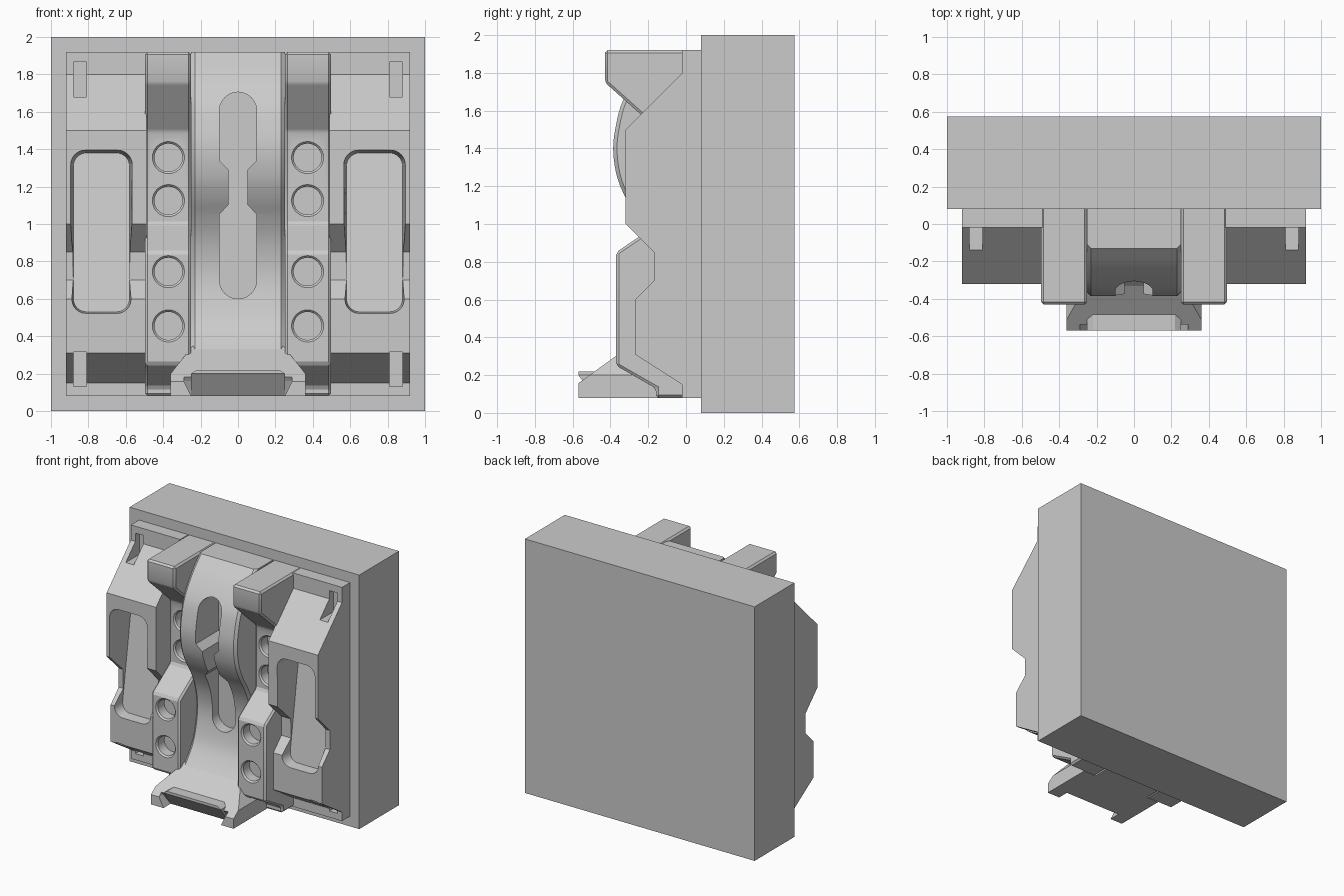
import bpy, bmesh, math
from mathutils import Vector

if "Cube" in bpy.data.objects:
    bpy.data.objects.remove(bpy.data.objects["Cube"])


def loft(name, rings):
    """Closed solid through a list of equal-length point rings."""
    bm = bmesh.new()
    vs = [[bm.verts.new(p) for p in r] for r in rings]
    n = len(vs[0])
    for a, b in zip(vs, vs[1:]):
        for i in range(n):
            j = (i + 1) % n
            bm.faces.new((a[i], a[j], b[j], b[i]))
    bm.faces.new(vs[0])
    bm.faces.new(vs[-1])
    bmesh.ops.recalc_face_normals(bm, faces=bm.faces)
    me = bpy.data.meshes.new(name)
    bm.to_mesh(me)
    bm.free()
    ob = bpy.data.objects.new(name, me)
    bpy.context.collection.objects.link(ob)
    return ob


def prism_x(name, yz, x0, x1):
    return loft(name, [[(x, y, z) for y, z in yz] for x in (x0, x1)])


def prism_y(name, xz, y0, y1):
    return loft(name, [[(x, y, z) for x, z in xz] for y in (y0, y1)])


def box(name, x0, x1, y0, y1, z0, z1):
    return prism_x(name, [(y0, z0), (y1, z0), (y1, z1), (y0, z1)], x0, x1)


def apply(ob, kind, **settings):
    m = ob.modifiers.new(kind, kind)
    for k, v in settings.items():
        setattr(m, k, v)
    bpy.context.view_layer.objects.active = ob
    bpy.ops.object.modifier_apply(modifier=m.name)


def cut(ob, *cutters):
    for c in cutters:
        apply(ob, 'BOOLEAN', operation='DIFFERENCE', solver='EXACT', object=c)
        bpy.data.objects.remove(c)


def bevel(ob, w):
    apply(ob, 'BEVEL', width=w, segments=1, limit_method='ANGLE', angle_limit=math.radians(30))


def mirror(ob):
    apply(ob, 'MIRROR', use_axis=(True, False, False), use_mirror_merge=False)


def smooth(ob, deg=25):
    bpy.ops.object.select_all(action='DESELECT')
    ob.select_set(True)
    bpy.context.view_layer.objects.active = ob
    bpy.ops.object.shade_smooth_by_angle(angle=math.radians(deg))


def rounded_rect(cx, cz, hw, hh, r, seg=6):
    pts = []
    for k, (sx, sz) in enumerate(((1, 1), (-1, 1), (-1, -1), (1, -1))):
        for i in range(seg + 1):
            a = math.pi / 2 * (k + i / seg)
            pts.append((cx + sx * (hw - r) + r * math.cos(a),
                        cz + sz * (hh - r) + r * math.sin(a)))
    return pts


# Back block
box("back_block", -1, 1, 0.08, 0.575, 0, 2)

# Outer panels with a sloping-floored pocket and end notches
panel = prism_x("outer_panels", [(0.1, 1.92), (-0.02, 1.92), (-0.02, 1.8), (-0.32, 1.5),
    (-0.32, 1.0), (-0.17, 0.85), (-0.17, 0.7), (-0.27, 0.6), (-0.27, 0.31),
    (-0.02, 0.15), (-0.02, 0.08), (0.1, 0.08)], 0.49, 0.92)
mouth = rounded_rect(0.73, 0.955, 0.168, 0.443, 0.08)
floor = rounded_rect(0.73, 0.955, 0.15, 0.425, 0.07)
pocket = loft("pocket_cutter", [[(x, -0.38, z) for x, z in mouth],
                                [(x, -0.19 + (z - 0.52) * 0.15, z) for x, z in floor]])
cut(panel, pocket,
    box("notch_cutter", 0.81, 0.88, -0.5, 0.03, 1.68, 1.865),
    box("notch_cutter", 0.81, 0.88, -0.5, 0.03, 0.13, 0.315))
mirror(panel)
smooth(panel)

# Chamfered columns with round sockets
column = prism_x("socket_columns", [(0.1, 1.92), (-0.43, 1.92), (-0.43, 1.75), (-0.15, 1.5),
    (-0.15, 1.0), (-0.37, 0.85), (-0.37, 0.25), (-0.16, 0.13), (-0.16, 0.08),
    (0.1, 0.08)], 0.25, 0.497)
bevel(column, 0.014)
for z, y in ((1.355, -0.15), (1.125, -0.15), (0.745, -0.37), (0.455, -0.37)):
    rings = [[(0.372 + r * math.cos(i * math.pi / 16), y + d, z + r * math.sin(i * math.pi / 16))
              for i in range(32)] for d, r in ((-0.01, 0.095), (0.012, 0.075), (0.09, 0.075))]
    cut(column, loft("socket_cutter", rings))
mirror(column)
smooth(column)

# Central curved strap: smooth curve through control points
ctrl = [(-0.13, 1.92), (-0.24, 1.8), (-0.335, 1.65), (-0.375, 1.5), (-0.385, 1.38),
        (-0.365, 1.25), (-0.32, 1.14), (-0.255, 1.03), (-0.20, 0.9), (-0.175, 0.75),
        (-0.19, 0.6), (-0.24, 0.45), (-0.36, 0.3), (-0.47, 0.22)]
P = [Vector(p) for p in ctrl]
P = [2 * P[0] - P[1]] + P + [2 * P[-1] - P[-2]]
curve = []
for a, b, c, d in zip(P, P[1:], P[2:], P[3:]):
    for i in range(5):
        t = i / 5
        curve.append(0.5 * (2 * b + (c - a) * t + (2 * a - 5 * b + 4 * c - d) * t * t
                            + (3 * b - a - 3 * c + d) * t ** 3))
curve.append(P[-2])
# side chamfer made by narrowing the front of the section
bm_rings = []
for x, inset in ((-0.25, 0.02), (-0.23, 0), (0.23, 0), (0.25, 0.02)):
    bm_rings.append([(x, y + inset, z) for y, z in curve] + [(x, -0.3, 0.08), (x, 0.1, 0.08), (x, 0.1, 1.92)])
strap = loft("curved_strap", bm_rings)

# Keyhole slot in the strap
arc = [(0.1 * math.cos(i * math.pi / 12), 0.1 * math.sin(i * math.pi / 12)) for i in range(13)]
slot = ([(x, 1.605 + z) for x, z in arc] + [(-0.1, 1.34), (-0.05, 1.29), (-0.05, 1.105), (-0.1, 1.05)]
        + [(-x, 0.7 - z) for x, z in arc] + [(0.1, 1.05), (0.05, 1.105), (0.05, 1.29), (0.1, 1.34)])
cut(strap, prism_y("slot_cutter", slot, -0.6, -0.1))
smooth(strap)

# Flared tail with two prongs
tail = prism_x("flared_tail", [(-0.15, 0.36), (-0.29, 0.36), (-0.57, 0.157), (-0.57, 0.08),
                               (-0.15, 0.08)], -0.36, 0.36)
cut(tail, *[prism_y("flare_cutter", [(s * 0.36, 0.2), (s * 0.225, 0.37), (s * 0.5, 0.4), (s * 0.5, 0.2)],
                    -0.7, 0) for s in (1, -1)])
under = [[(x, y, z) for x, y, z in ((-w, -0.7, z), (w, -0.7, z), (w, y, z), (-w, y, z))]
         for w, y, z in ((0.25, -0.48, 0.05), (0.25, -0.48, 0.08), (0.29, -0.52, 0.16), (0.29, -0.55, 0.2))]
cut(tail, loft("prong_gap_cutter", under))

# Flat lip between the prongs, with an undercut front
loft("tail_lip", [[(-w, y, z), (w, y, z), (w, -0.3, z), (-w, -0.3, z)]
                  for w, y, z in ((0.25, -0.48, 0.08), (0.25, -0.57, 0.2), (0.22, -0.57, 0.22))])
